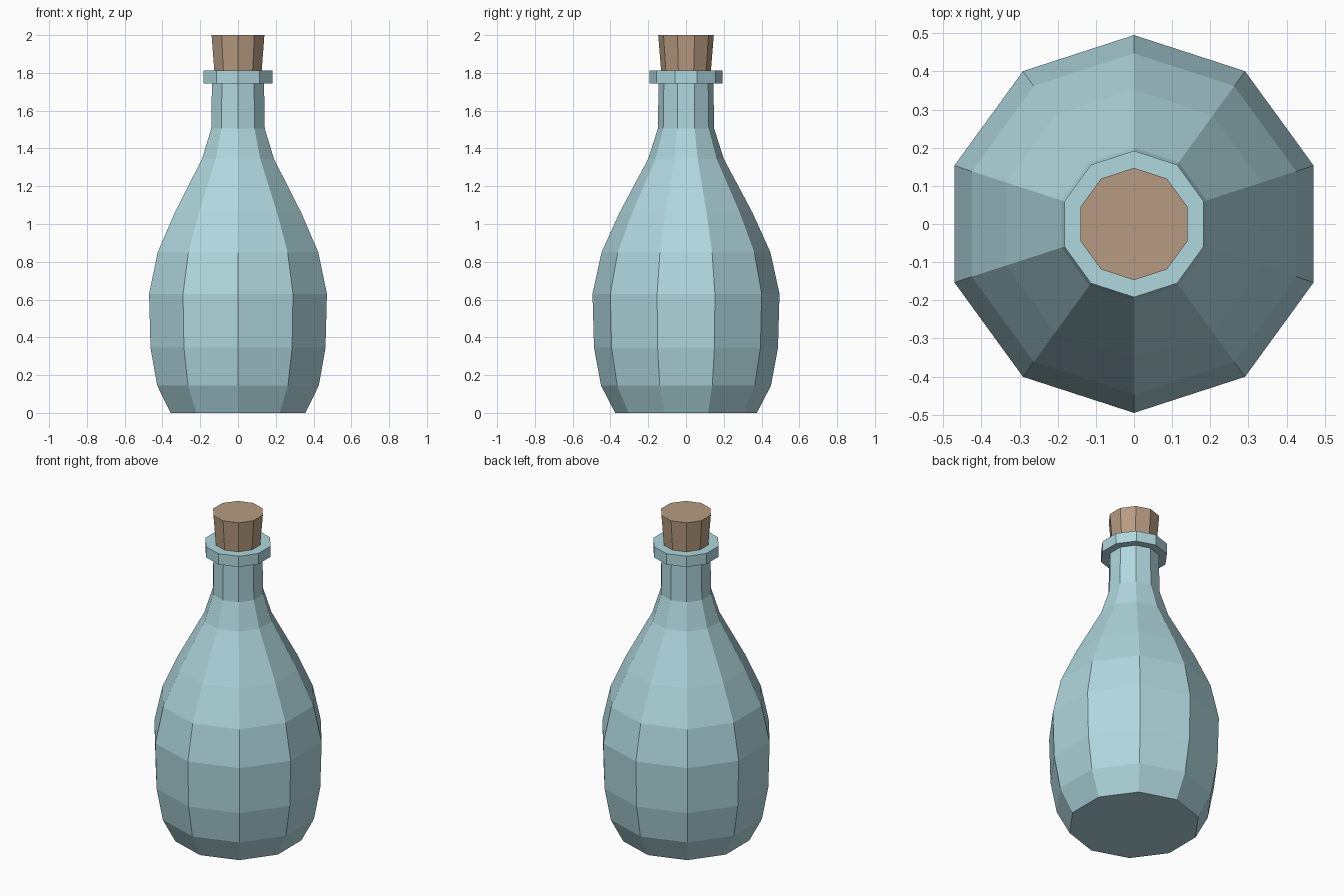
import bpy, bmesh, math

if "Cube" in bpy.data.objects:
    bpy.data.objects.remove(bpy.data.objects["Cube"])

SIDES = 10


def material(name, color):
    mat = bpy.data.materials.new(name)
    mat.diffuse_color = (*color, 1)
    mat.use_nodes = True
    mat.node_tree.nodes["Principled BSDF"].inputs["Base Color"].default_value = mat.diffuse_color
    return mat


def lathe(name, profile, mat):
    """Closed ten-sided solid from (radius, z) points, bottom to top."""
    bm = bmesh.new()
    rings = []
    for r, z in profile:
        angles = [math.pi / 2 + 2 * math.pi * i / SIDES for i in range(SIDES)]
        rings.append([bm.verts.new((r * math.cos(a), r * math.sin(a), z)) for a in angles])
    for low, high in zip(rings, rings[1:]):
        for i in range(SIDES):
            j = (i + 1) % SIDES
            bm.faces.new((low[i], low[j], high[j], high[i]))
    bm.faces.new(rings[0][::-1])
    bm.faces.new(rings[-1])
    mesh = bpy.data.meshes.new(name)
    bm.to_mesh(mesh)
    bm.free()
    mesh.materials.append(mat)
    obj = bpy.data.objects.new(name, mesh)
    bpy.context.collection.objects.link(obj)
    return obj


glass = material("glass", (0.43, 0.68, 0.73))
cork = material("cork", (0.47, 0.33, 0.22))

# Bottle body, neck and protruding lip in one profile
lathe("bottle", [
    (0.375, 0), (0.45, 0.145), (0.487, 0.345), (0.495, 0.63),
    (0.447, 0.85), (0.352, 1.06), (0.2, 1.345), (0.149, 1.505),
    (0.145, 1.745), (0.192, 1.745), (0.192, 1.812),
], glass)

# Tapered stopper sitting in the lip
lathe("stopper", [(0.131, 1.80), (0.147, 2.0)], cork)
